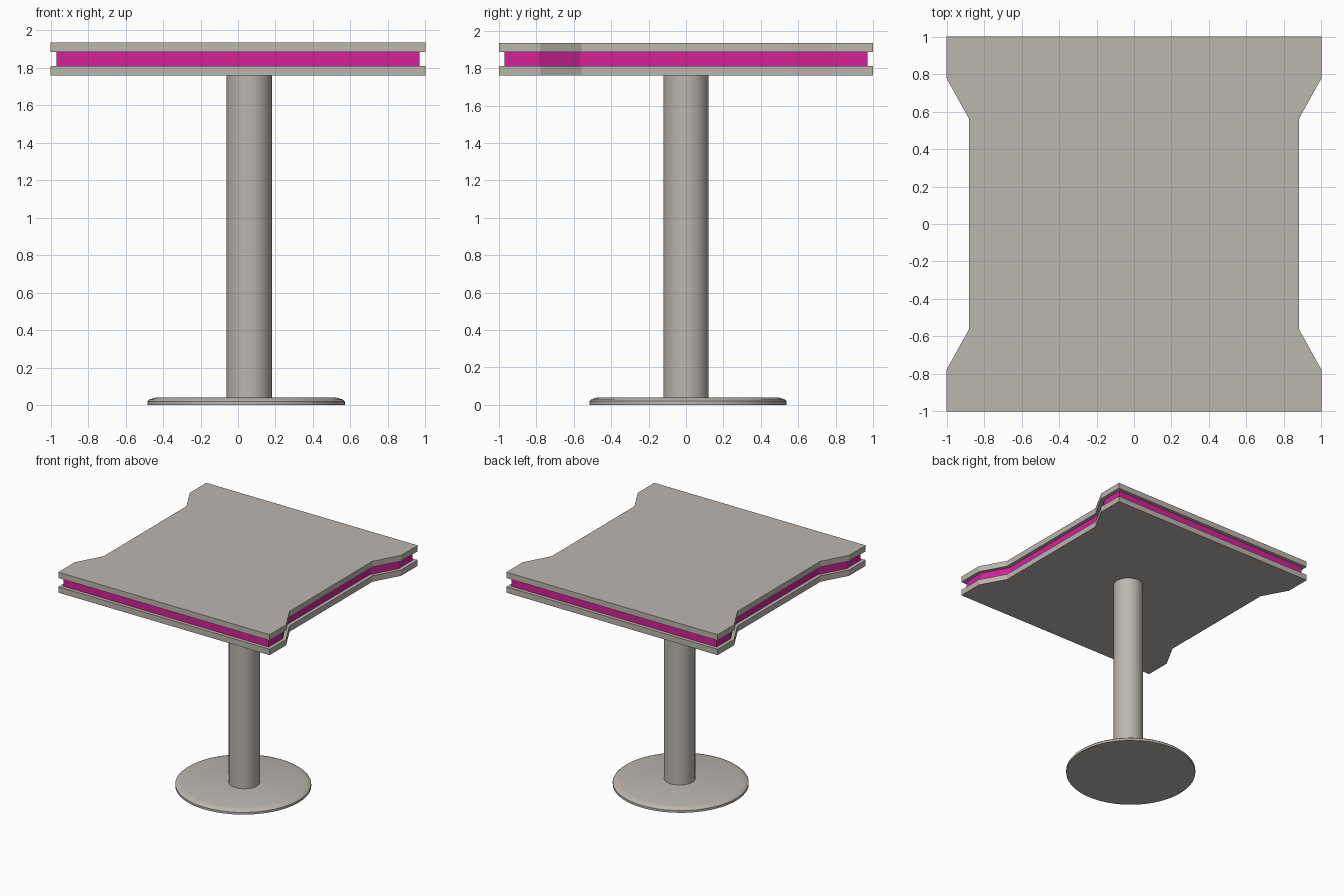
import bpy, bmesh, math

if "Cube" in bpy.data.objects:
    bpy.data.objects.remove(bpy.data.objects["Cube"])


def material(name, rgb):
    m = bpy.data.materials.new(name)
    m.diffuse_color = (*rgb, 1)
    m.use_nodes = True
    m.node_tree.nodes["Principled BSDF"].inputs["Base Color"].default_value = m.diffuse_color
    return m


STONE = material("warm grey", (0.50, 0.465, 0.43))
PINK = material("magenta", (0.66, 0.016, 0.32))


def add_object(name, bm, mat):
    bmesh.ops.recalc_face_normals(bm, faces=bm.faces)
    mesh = bpy.data.meshes.new(name)
    bm.to_mesh(mesh)
    bm.free()
    mesh.materials.append(mat)
    obj = bpy.data.objects.new(name, mesh)
    bpy.context.collection.objects.link(obj)
    return obj


def slab(name, quarter, z0, z1, mat):
    """Extrude an outline mirrored from its +x +y quarter."""
    right = [(x, -y) for x, y in reversed(quarter)] + quarter
    outline = right + [(-x, y) for x, y in reversed(right)]
    bm = bmesh.new()
    face = bm.faces.new([bm.verts.new((x, y, z0)) for x, y in outline])
    ext = bmesh.ops.extrude_face_region(bm, geom=[face])
    verts = [g for g in ext["geom"] if isinstance(g, bmesh.types.BMVert)]
    bmesh.ops.translate(bm, verts=verts, vec=(0, 0, z1 - z0))
    return add_object(name, bm, mat)


def turned(name, profile, x, y, mat, sides=64):
    """Stack rings of (radius, z) into a capped round solid."""
    bm = bmesh.new()
    rings = []
    for r, z in profile:
        angles = [2 * math.pi * i / sides for i in range(sides)]
        rings.append([bm.verts.new((r * math.cos(a), r * math.sin(a), z)) for a in angles])
    for a, b in zip(rings, rings[1:]):
        for i in range(sides):
            j = (i + 1) % sides
            bm.faces.new((a[i], a[j], b[j], b[i]))
    bm.faces.new(rings[0])
    bm.faces.new(rings[-1])
    obj = add_object(name, bm, mat)
    obj.location = (x, y, 0)
    bpy.ops.object.select_all(action='DESELECT')
    obj.select_set(True)
    bpy.context.view_layer.objects.active = obj
    bpy.ops.object.shade_smooth_by_angle(angle=math.radians(40))
    return obj


# Table top: two notched boards around a recessed coloured band
board = [(0.88, 0.56), (1.0, 0.777), (1.0, 1.0)]
band = [(0.85, 0.568), (0.97, 0.785), (0.97, 0.97)]
slab("lower_board", board, 1.76, 1.81, STONE)
slab("middle_band", band, 1.81, 1.885, PINK)
slab("upper_board", board, 1.885, 1.935, STONE)

# Pedestal: round post and rounded foot disc, slightly off centre
turned("post", [(0.121, 0.035), (0.121, 1.762)], 0.06, 0.0, STONE)
turned("foot_disc", [(0.527, 0), (0.527, 0.019), (0.515, 0.03), (0.48, 0.04)],
       0.043, 0.01, STONE)
